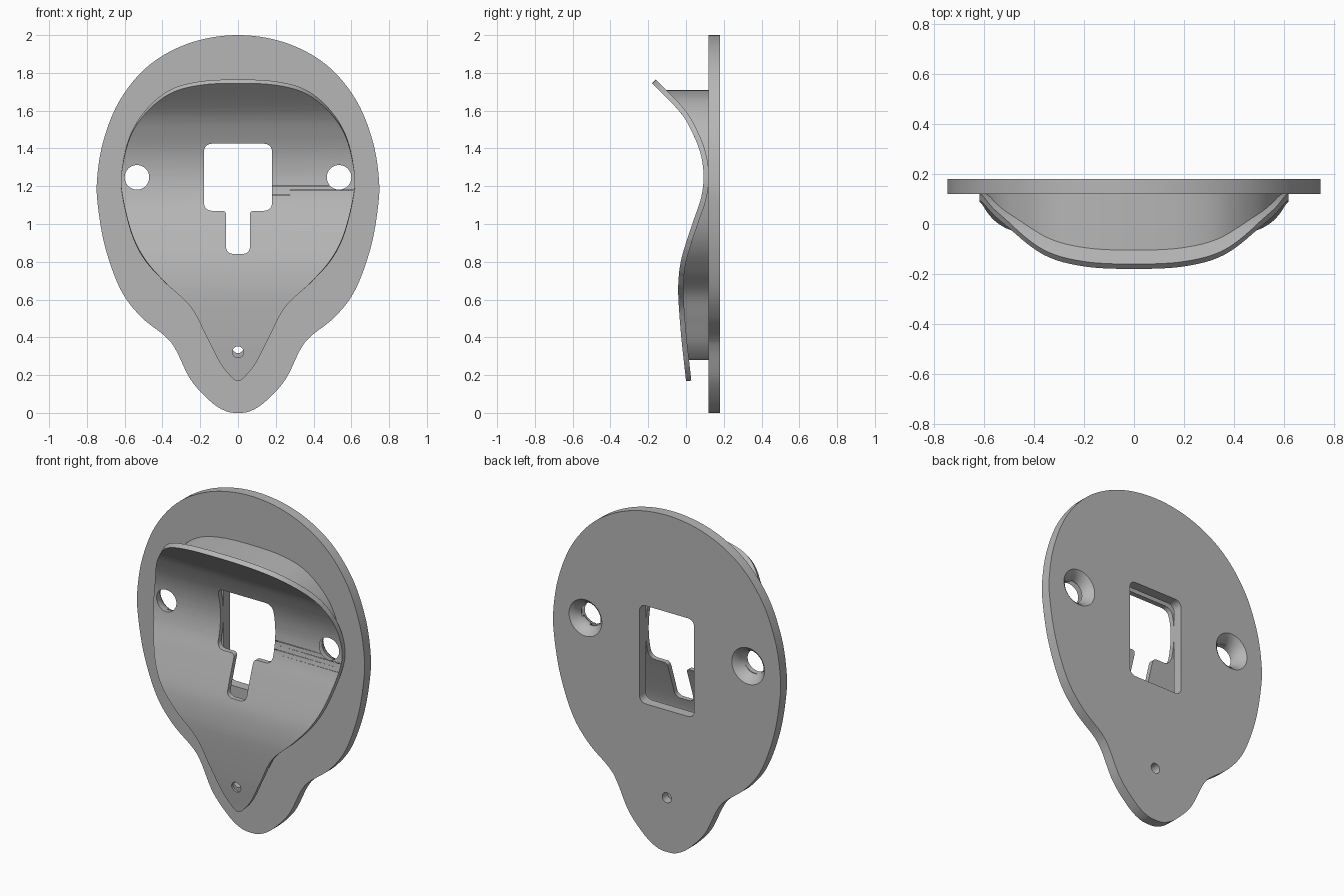
import bpy, bmesh, math

cube = bpy.data.objects.get("Cube")
if cube:
    bpy.data.objects.remove(cube, do_unlink=True)

grey = bpy.data.materials.new("plain grey")
grey.use_nodes = True
COLOUR = (0.47, 0.47, 0.47, 1)
grey.diffuse_color = COLOUR
grey.node_tree.nodes["Principled BSDF"].inputs["Base Color"].default_value = COLOUR

PLATE_FRONT, PLATE_BACK = 0.12, 0.18


def catmull(a, b, c, d, t):
    return tuple(0.5 * (2 * q + (r - p) * t + (2 * p - 5 * q + 4 * r - s) * t * t
                        + (3 * q - p - 3 * r + s) * t ** 3) for p, q, r, s in zip(a, b, c, d))


def smooth_loop(half, steps=8):
    """Mirror a half outline (top to bottom, +x) and smooth it as a closed loop."""
    pts = half + [(-x, z) for x, z in half[-2:0:-1]]
    n = len(pts)
    return [catmull(pts[i - 1], pts[i], pts[(i + 1) % n], pts[(i + 2) % n], k / steps)
            for i in range(n) for k in range(steps)]


def rounded(pts, radii, steps=6):
    """Round the corners of a right-angled polygon."""
    out, n = [], len(pts)
    for i, (x, z) in enumerate(pts):
        r = radii[i]
        ends = []
        for px, pz in (pts[i - 1], pts[(i + 1) % n]):
            d = math.hypot(px - x, pz - z)
            ends.append(((px - x) / d * r, (pz - z) / d * r))
        (ax, az), (bx, bz) = ends
        for k in range(steps + 1):
            t = k / steps * math.pi / 2
            u, v = 1 - math.sin(t), 1 - math.cos(t)
            out.append((x + ax * u + bx * v, z + az * u + bz * v))
    return out


def make(name, bm):
    bmesh.ops.recalc_face_normals(bm, faces=bm.faces)
    mesh = bpy.data.meshes.new(name)
    bm.to_mesh(mesh)
    bm.free()
    mesh.materials.append(grey)
    ob = bpy.data.objects.new(name, mesh)
    bpy.context.collection.objects.link(ob)
    return ob


def loft(name, sections):
    """Closed solid through (outline, y) sections."""
    bm = bmesh.new()
    rings = [[bm.verts.new((x, y, z)) for x, z in loop] for loop, y in sections]
    for a, b in zip(rings, rings[1:]):
        for i in range(len(a)):
            bm.faces.new((a[i - 1], a[i], b[i], b[i - 1]))
    bm.faces.new(rings[0])
    bm.faces.new(rings[-1])
    return make(name, bm)


def circle(cx, cz, r, n=40):
    return [(cx + r * math.cos(k * math.tau / n), cz + r * math.sin(k * math.tau / n))
            for k in range(n)]


def apply(ob, kind, **settings):
    bpy.ops.object.select_all(action="DESELECT")
    ob.select_set(True)
    bpy.context.view_layer.objects.active = ob
    mod = ob.modifiers.new("step", kind)
    for key, value in settings.items():
        setattr(mod, key, value)
    bpy.ops.object.modifier_apply(modifier=mod.name)


# Side profile of the curved panel: front surface depth by height
profile = [(0.01, 0.05), (0, 0.17), (-0.025, 0.4), (-0.04, 0.6), (-0.04, 0.7), (-0.028, 0.8),
           (0, 0.9), (0.04, 1.02), (0.08, 1.14), (0.093, 1.25), (0.08, 1.36), (0.04, 1.47),
           (-0.03, 1.59), (-0.18, 1.745), (-0.26, 1.82)]
curve = [catmull(*profile[i:i + 4], k / 12) for i in range(len(profile) - 3) for k in range(12)]
curve.append(profile[-2])


def depth(z):
    z = min(max(z, curve[0][1]), curve[-1][1])
    for (ya, za), (yb, zb) in zip(curve, curve[1:]):
        if z <= zb:
            return ya + (yb - ya) * (z - za) / (zb - za)
    return curve[-1][0]


# Back plate
plate_loop = smooth_loop([(0, 2), (0.25, 1.96), (0.465, 1.845), (0.62, 1.665), (0.71, 1.45),
                          (0.746, 1.24), (0.74, 1.08), (0.7, 0.865), (0.62, 0.65), (0.515, 0.51),
                          (0.385, 0.405), (0.33, 0.335), (0.25, 0.175), (0.145, 0.06),
                          (0.066, 0.01), (0, 0)])
plate = loft("back_plate", [(plate_loop, PLATE_FRONT), (plate_loop, PLATE_BACK)])

# Curved front panel: flat outline sliced by height, bent to the profile, then thickened
panel_loop = smooth_loop([(0, 1.745), (0.2, 1.735), (0.36, 1.69), (0.49, 1.585), (0.575, 1.45),
                          (0.618, 1.26), (0.608, 1.13), (0.56, 0.945), (0.49, 0.81),
                          (0.385, 0.69), (0.25, 0.56), (0.17, 0.41), (0.095, 0.265),
                          (0.035, 0.19), (0, 0.168)])
bm = bmesh.new()
bm.faces.new([bm.verts.new((x, 0, z)) for x, z in panel_loop])
for k in range(1, 64):
    bmesh.ops.bisect_plane(bm, geom=bm.verts[:] + bm.edges[:] + bm.faces[:], dist=1e-5,
                           plane_co=(0, 0, 0.168 + 1.577 * k / 64), plane_no=(0, 0, 1))
for v in bm.verts:
    v.co.y = depth(v.co.z)
panel = make("curved_panel", bm)
if sum(p.normal.y * p.area for p in panel.data.polygons) > 0:
    panel.data.flip_normals()
apply(panel, "SOLIDIFY", thickness=0.028, offset=-1)

# Side wall joining panel and plate, set in from the panel edge
wall_loop = [(x * 0.96, 0.28 + (z - 0.168) * 1.43 / 1.577) for x, z in panel_loop]
inner_loop = [(x * 0.93, 1 + (z - 1) * 0.95) for x, z in wall_loop]
bm = bmesh.new()
rings = [[bm.verts.new((x, y if y else depth(z) + 0.014, z)) for x, z in loop]
         for loop, y in ((wall_loop, 0), (wall_loop, 0.13), (inner_loop, 0.13), (inner_loop, 0))]
for a, b in zip(rings, rings[1:] + rings[:1]):
    for i in range(len(a)):
        bm.faces.new((a[i - 1], a[i], b[i], b[i - 1]))
wall = make("side_wall", bm)

# Cutters: key-shaped slot, rectangular opening, screw holes, pin hole
slot = rounded([(-0.18, 1.425), (0.18, 1.425), (0.18, 1.07), (0.063, 1.07), (0.063, 0.842),
                (-0.063, 0.842), (-0.063, 1.07), (-0.18, 1.07)],
               [0.04, 0.04, 0.04, 0.02, 0.035, 0.035, 0.02, 0.04])
opening = rounded([(-0.18, 1.425), (0.18, 1.425), (0.18, 0.842), (-0.18, 0.842)], [0.04] * 4)
slot_cut = loft("slot_cutter", [(slot, -0.4), (slot, 0.4)])
opening_cut = loft("opening_cutter", [(opening, 0.05), (opening, 0.4)])
pin_cut = loft("pin_cutter", [(circle(0, 0.322, 0.03), -0.4), (circle(0, 0.322, 0.03), 0.4)])
screw_cuts = []
for x in (-0.535, 0.535):
    sections = [(0.065, -0.4), (0.065, 0.11), (0.07, 0.13), (0.08, 0.15), (0.093, 0.168),
                (0.108, PLATE_BACK), (0.112, 0.2)]
    screw_cuts.append(loft("screw_cutter", [(circle(x, 1.247, r), y) for r, y in sections]))

for ob, cuts in ((plate, [opening_cut, pin_cut] + screw_cuts),
                 (panel, [slot_cut, pin_cut] + screw_cuts),
                 (wall, screw_cuts)):
    for cut in cuts:
        apply(ob, "BOOLEAN", operation="DIFFERENCE", solver="EXACT", object=cut)
    bpy.ops.object.shade_smooth_by_angle(angle=math.radians(30))

for cut in [slot_cut, opening_cut, pin_cut] + screw_cuts:
    bpy.data.objects.remove(cut, do_unlink=True)
